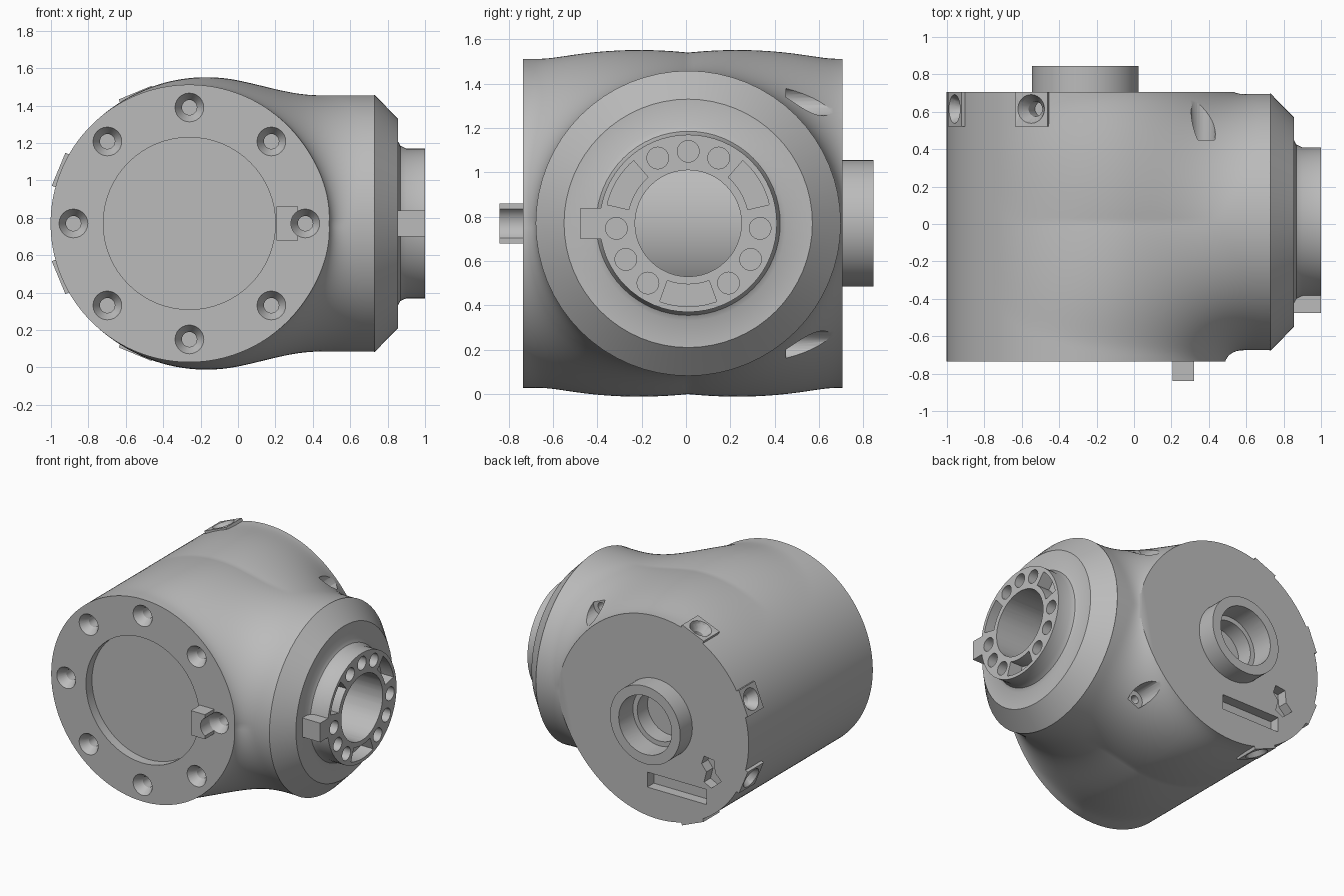
import bpy, bmesh
from math import pi, radians, sin, cos, sqrt, hypot
from mathutils import Matrix, Vector

cube = bpy.data.objects.get("Cube")
if cube:
    bpy.data.objects.remove(cube)

grey = bpy.data.materials.new("satin grey")
grey.use_nodes = True
tone = (0.5, 0.5, 0.5, 1)
grey.diffuse_color = tone
grey.node_tree.nodes["Principled BSDF"].inputs["Base Color"].default_value = tone

MAIN_X, SIDE_Y, MID_Z = -0.26, 0.01, 0.77
MAIN_R, SIDE_R = 0.742, 0.685
FRONT, BACK, FACE = -0.735, 0.705, 0.73


# Helpers
def axis_frame(point, direction):
    turn = Vector(direction).to_track_quat('Z', 'Y').to_matrix().to_4x4()
    return Matrix.Translation(point) @ turn


def revolve(bm, profile, frame, steps=48):
    """Closed solid from (radius, height) points turned about the frame's z axis."""
    part = bmesh.new()
    vs = [part.verts.new((r, 0, h)) for r, h in profile]
    es = [part.edges.new(p) for p in zip(vs, vs[1:])]
    bmesh.ops.spin(part, geom=vs + es, cent=(0, 0, 0), axis=(0, 0, 1),
                   angle=2 * pi, steps=steps)
    merge(bm, part, frame)


def rod(bm, r, low, high, frame, steps=48):
    revolve(bm, [(0, low), (r, low), (r, high), (0, high)], frame, steps)


def box(bm, low, high, frame=Matrix()):
    part = bmesh.new()
    low, high = Vector(low), Vector(high)
    bmesh.ops.create_cube(part, size=1, matrix=Matrix.Translation((low + high) / 2)
                          @ Matrix.Diagonal(high - low).to_4x4())
    merge(bm, part, frame)


def prism_x(bm, outline, x0, x1):
    part = bmesh.new()
    face = part.faces.new([part.verts.new((x0, y, z)) for y, z in outline])
    ext = bmesh.ops.extrude_face_region(part, geom=[face])["geom"]
    bmesh.ops.translate(part, vec=(x1 - x0, 0, 0),
                        verts=[v for v in ext if isinstance(v, bmesh.types.BMVert)])
    merge(bm, part, Matrix())


def merge(bm, part, frame):
    bmesh.ops.remove_doubles(part, verts=part.verts, dist=1e-5)
    bmesh.ops.recalc_face_normals(part, faces=part.faces)
    part.transform(frame)
    mesh = bpy.data.meshes.new("piece")
    part.to_mesh(mesh)
    part.free()
    bm.from_mesh(mesh)
    bpy.data.meshes.remove(mesh)


def make(name, bm):
    mesh = bpy.data.meshes.new(name)
    bm.to_mesh(mesh)
    bm.free()
    mesh.materials.append(grey)
    obj = bpy.data.objects.new(name, mesh)
    bpy.context.collection.objects.link(obj)
    return obj


def bake(obj):
    graph = bpy.context.evaluated_depsgraph_get()
    mesh = bpy.data.meshes.new_from_object(obj.evaluated_get(graph))
    obj.modifiers.clear()
    obj.data = mesh


main_frame = axis_frame((MAIN_X, 0, MID_Z), (0, 1, 0))
side_frame = axis_frame((0, SIDE_Y, MID_Z), (1, 0, 0))


# Housing: two crossing barrels melted into one smooth skin
def skin(p):
    x, y, z = p.x, p.y - SIDE_Y, abs(p.z - MID_Z)
    a = hypot(x - MAIN_X, z) - MAIN_R
    b = sqrt(min(x, 0) ** 2 + y * y + z * z) - SIDE_R
    k = 0.1 + 0.2 * z + 0.55 * z * abs(y) * max(0, 1 - (y / 0.75) ** 4)
    return min(a, b) - max(k - abs(a - b), 0) ** 2 / (4 * k)


bm = bmesh.new()
rod(bm, MAIN_R, -0.86, 0.86, main_frame, 96)
rod(bm, SIDE_R, -0.1, 0.86, side_frame, 96)
housing = make("housing", bm)
remesh = housing.modifiers.new("blend", 'REMESH')
remesh.mode = 'VOXEL'
remesh.voxel_size = 0.023
bake(housing)
bm = bmesh.new()
bm.from_mesh(housing.data)
for _ in range(6):
    bmesh.ops.smooth_vert(bm, verts=bm.verts, factor=0.5, use_axis_x=True,
                          use_axis_y=True, use_axis_z=True)
e = 0.002
steps = [Vector((e, 0, 0)), Vector((0, e, 0)), Vector((0, 0, e))]
for v in bm.verts:
    if abs(v.co.y) > 0.82 or v.co.x > 0.82:
        continue
    for _ in range(4):
        d = skin(v.co)
        g = Vector([(skin(v.co + s) - d) / e for s in steps])
        v.co -= g * (d / max(g.length_squared, 0.1))
for point, normal in (((0, FRONT, 0), (0, -1, 0)), ((0, BACK, 0), (0, 1, 0)),
                      ((FACE, 0, 0), (1, 0, 0))):
    bmesh.ops.bisect_plane(bm, geom=bm.verts[:] + bm.edges[:] + bm.faces[:], dist=1e-4,
                           plane_co=point, plane_no=normal, clear_outer=True)
    bmesh.ops.holes_fill(bm, edges=[ed for ed in bm.edges if ed.is_boundary], sides=0)
bmesh.ops.recalc_face_normals(bm, faces=bm.faces)
bm.to_mesh(housing.data)
bm.free()

# Side flange: chamfered collar with a filleted boss
bm = bmesh.new()
revolve(bm, [(0, 0.6), (0.6, 0.6), (SIDE_R + 0.003, FACE), (0.56, 0.855), (0.44, 0.855),
             (0.415, 0.868), (0.4, 0.9), (0.4, 1), (0, 1)], side_frame, 64)
side_flange = make("side_flange", bm)

bm = bmesh.new()
box(bm, (0.85, -0.475, 0.7), (1, -0.37, 0.84))
side_key = make("side_key", bm)

# Front key and rear spigot
bm = bmesh.new()
box(bm, (0.205, -0.84, 0.68), (0.32, -0.7, 0.86))
front_key = make("front_key", bm)

bm = bmesh.new()
rod(bm, 0.285, 0.5, 0.845, main_frame, 64)
rear_spigot = make("rear_spigot", bm)

# Flat screw pads around the rear rim
pad_frames = [Matrix.Translation((MAIN_X, 0, MID_Z)) @ Matrix.Rotation(radians(-a), 4, 'Y')
              for a in (22.5, 67.5, 112.5, 157.5)]
bm = bmesh.new()
for frame in pad_frames:
    box(bm, (-0.095, 0.52, 0.62), (0.095, BACK, 0.757), frame)
screw_pads = make("screw_pads", bm)

# Cutters for every hole, slot and recess
bm = bmesh.new()
sink = [(0, -0.15), (0.04, -0.15), (0.04, -0.06), (0.077, 0), (0.077, 0.15), (0, 0.15)]
for i in range(8):
    a = i * pi / 4
    at = (MAIN_X + 0.62 * cos(a), FRONT, MID_Z + 0.62 * sin(a))
    revolve(bm, sink, axis_frame(at, (0, -1, 0)), 24)
for frame in pad_frames:
    revolve(bm, sink, frame @ Matrix.Translation((0, 0.615, 0.757)), 24)
rod(bm, 0.46, -0.8, FRONT + 0.07, main_frame, 64)
revolve(bm, [(0, 0.56), (0.18, 0.56), (0.18, 0.68), (0.215, 0.68), (0.215, 0.9), (0, 0.9)],
        main_frame)
rod(bm, 0.24, 0.05, 1.1, side_frame)

for deg in (0, 25, -25, 94, -94, 120, -120, 146, -146):
    a = radians(deg)
    at = (0, SIDE_Y + 0.325 * sin(a), MID_Z + 0.325 * cos(a))
    rod(bm, 0.049, 0.8, 1.1, axis_frame(at, (1, 0, 0)), 24)
for mid, half in ((59, 18), (-59, 18), (180, 20)):
    sweep = [radians(mid + half * t / 5) for t in range(-5, 6)]
    arc = [(0.375, a) for a in sweep] + [(0.275, a) for a in reversed(sweep)]
    prism_x(bm, [(SIDE_Y + r * sin(a), MID_Z + r * cos(a)) for r, a in arc], 0.9, 1.1)

# Slanted screw pockets where the barrels meet
for s in (-1, 1):
    revolve(bm, [(0, 0.3), (0.03, 0.3), (0.03, 0.45), (0.065, 0.45), (0.065, 0.9), (0, 0.9)],
            axis_frame((0.37, 0, MID_Z + 0.55 * s), (0, 1, 0)), 24)

# Rear connector slots
box(bm, (-0.66, 0.63, 0.24), (-0.18, 0.8, 0.35))
prof = [(-0.78, 0.44), (-0.70, 0.37), (-0.64, 0.40), (-0.66, 0.48), (-0.62, 0.53),
        (-0.64, 0.59), (-0.72, 0.58), (-0.73, 0.49)]
part = bmesh.new()
face = part.faces.new([part.verts.new((x, 0.63, z)) for x, z in prof])
ext = bmesh.ops.extrude_face_region(part, geom=[face])["geom"]
bmesh.ops.translate(part, vec=(0, 0.17, 0),
                    verts=[v for v in ext if isinstance(v, bmesh.types.BMVert)])
merge(bm, part, Matrix())

cutters = make("cutters", bm)
cutters.hide_render = True
parts = [housing, side_flange, side_key, front_key, rear_spigot, screw_pads]
for obj in parts:
    cut = obj.modifiers.new("cut", 'BOOLEAN')
    cut.operation = 'DIFFERENCE'
    cut.solver = 'EXACT'
    cut.object = cutters
    bake(obj)
bpy.data.objects.remove(cutters)

# Inner drum seen through the side bore
bm = bmesh.new()
rod(bm, 0.46, -0.4, 0.4, main_frame, 64)
parts.append(make("inner_drum", bm))

bpy.ops.object.select_all(action='DESELECT')
for obj in parts:
    obj.select_set(True)
bpy.context.view_layer.objects.active = housing
bpy.ops.object.shade_smooth_by_angle(angle=radians(30))
